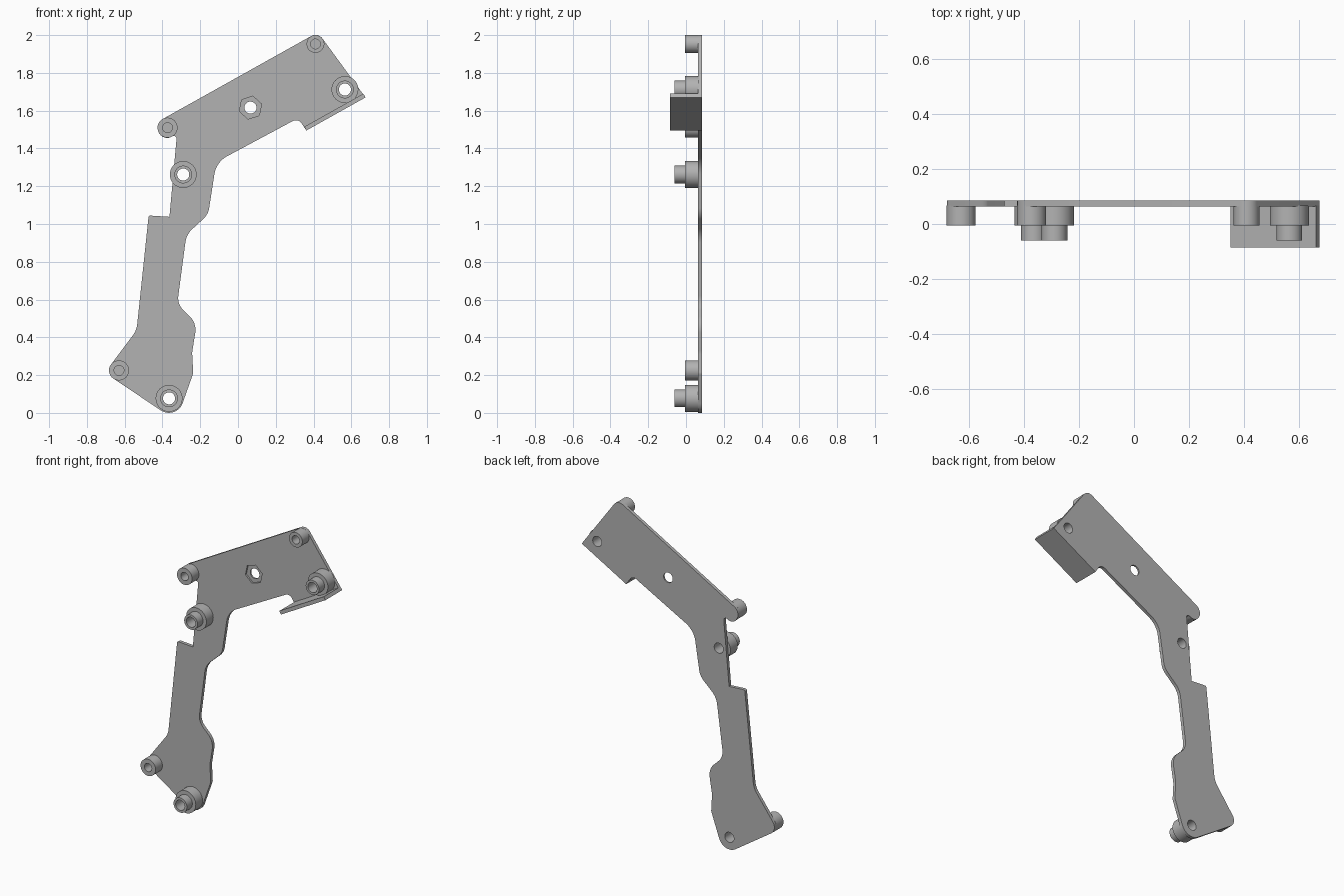
import bpy, bmesh, math
from mathutils import Vector

cube = bpy.data.objects.get("Cube")
if cube:
    bpy.data.objects.remove(cube, do_unlink=True)

# One plain grey
grey = bpy.data.materials.new("plain_grey")
grey.use_nodes = True
colour = (0.45, 0.45, 0.45, 1)
grey.diffuse_color = colour
grey.node_tree.nodes["Principled BSDF"].inputs["Base Color"].default_value = colour

BACK, FRONT = 0.085, 0.064   # plate faces in y
BOSS, NUB = -0.005, -0.06    # boss and nub end faces
HOLE = 0.032


def finish(name, bm):
    bmesh.ops.recalc_face_normals(bm, faces=bm.faces)
    mesh = bpy.data.meshes.new(name)
    bm.to_mesh(mesh)
    bm.free()
    mesh.materials.append(grey)
    ob = bpy.data.objects.new(name, mesh)
    bpy.context.collection.objects.link(ob)
    return ob


def smooth(ob):
    bpy.ops.object.select_all(action="DESELECT")
    ob.select_set(True)
    bpy.context.view_layer.objects.active = ob
    bpy.ops.object.shade_smooth_by_angle(angle=math.radians(30))


def prism(name, points, y0, y1):
    """Extrude an x-z outline from y0 to y1."""
    bm = bmesh.new()
    face = bm.faces.new([bm.verts.new((x, y0, z)) for x, z in points])
    out = bmesh.ops.extrude_face_region(bm, geom=[face])
    moved = [v for v in out["geom"] if isinstance(v, bmesh.types.BMVert)]
    bmesh.ops.translate(bm, verts=moved, vec=(0, y1 - y0, 0))
    return finish(name, bm)


def ring(x, z, r, sides, turn=0.0):
    step = 2 * math.pi / sides
    return [(x + r * math.cos(turn + i * step), z + r * math.sin(turn + i * step))
            for i in range(sides)]


def lathe(name, x, z, profile, sides=40):
    """Spin a closed (radius, y) profile about a y axis through x, z."""
    bm = bmesh.new()
    loops = [[bm.verts.new((px, y, pz)) for px, pz in ring(x, z, r, sides)]
             for r, y in profile]
    for a, b in zip(loops, loops[1:] + loops[:1]):
        for i in range(sides):
            j = (i + 1) % sides
            bm.faces.new((a[i], a[j], b[j], b[i]))
    ob = finish(name, bm)
    smooth(ob)
    return ob


def fillet(corners):
    """Round each (x, z, radius) corner of a closed outline."""
    result = []
    for i, (x, z, r) in enumerate(corners):
        p = Vector((x, z))
        a = Vector(corners[i - 1][:2]) - p
        b = Vector(corners[(i + 1) % len(corners)][:2]) - p
        if r == 0:
            result.append((x, z))
            continue
        half = a.angle(b) / 2
        reach = min(r / math.tan(half), 0.6 * a.length, 0.6 * b.length)
        r = reach * math.tan(half)
        a.normalize()
        b.normalize()
        centre = p + (a + b).normalized() * (r / math.sin(half))
        start, end = p + a * reach - centre, p + b * reach - centre
        sweep = math.atan2(start.x * end.y - start.y * end.x, start.dot(end))
        first = math.atan2(start.y, start.x)
        for k in range(13):
            t = first + sweep * k / 12
            result.append((centre.x + r * math.cos(t), centre.y + r * math.sin(t)))
    return result


# Bent flat plate
outline = [
    (0.423, 2.015, 0.047), (-0.445, 1.53, 0.053), (-0.393, 1.438, 0.053),
    (-0.323, 1.478, 0.015), (-0.363, 1.038, 0), (-0.473, 1.045, 0.01),
    (-0.537, 0.437, 0.12), (-0.705, 0.212, 0.053), (-0.326, -0.042, 0.077),
    (-0.237, 0.21, 0.03), (-0.243, 0.32, 0.1), (-0.218, 0.475, 0.1),
    (-0.322, 0.575, 0.09), (-0.273, 0.945, 0.12), (-0.158, 1.05, 0.1),
    (-0.115, 1.328, 0.13), (0.318, 1.56, 0.035), (0.362, 1.495, 0),
    (0.675, 1.67, 0),
]
plate = prism("plate", fillet(outline), FRONT, BACK)

# Holes through the plate and the hexagonal nut recess
through = [("upper_boss", 0.566, 1.712), ("middle_boss", -0.29, 1.262),
           ("lower_boss", -0.365, 0.077)]
nut_x, nut_z = 0.066, 1.616
cutters = [prism("cutter", ring(x, z, HOLE, 40), 0, 0.2) for _, x, z in through]
cutters.append(prism("cutter", ring(nut_x, nut_z, HOLE, 40), 0, 0.2))
cutters.append(prism("cutter", ring(nut_x, nut_z, 0.062, 6, math.radians(18)), 0, 0.075))
bpy.context.view_layer.objects.active = plate
for cutter in cutters:
    mod = plate.modifiers.new("hole", "BOOLEAN")
    mod.operation, mod.solver, mod.object = "DIFFERENCE", "EXACT", cutter
    bpy.ops.object.modifier_apply(modifier=mod.name)
    bpy.data.objects.remove(cutter, do_unlink=True)
smooth(plate)

# Stepped bosses with holes right through
seat = FRONT + 0.004
for name, x, z in through:
    lathe(name, x, z, [(HOLE, seat), (HOLE, NUB), (0.047, NUB), (0.047, BOSS),
                       (0.071, BOSS), (0.071, seat)])

# Plain bosses with blind holes
for name, x, z, r in [("top_corner_post", 0.41, 1.953, 0.047),
                      ("top_end_post", -0.373, 1.51, 0.053),
                      ("bottom_end_post", -0.63, 0.225, 0.053)]:
    lathe(name, x, z, [(0.026, seat), (0.026, BOSS), (r, BOSS), (r, seat)])

# Flange along the lower edge of the head
prism("flange", [(0.362, 1.495), (0.675, 1.67), (0.664, 1.69), (0.351, 1.515)],
      -BACK, seat)
